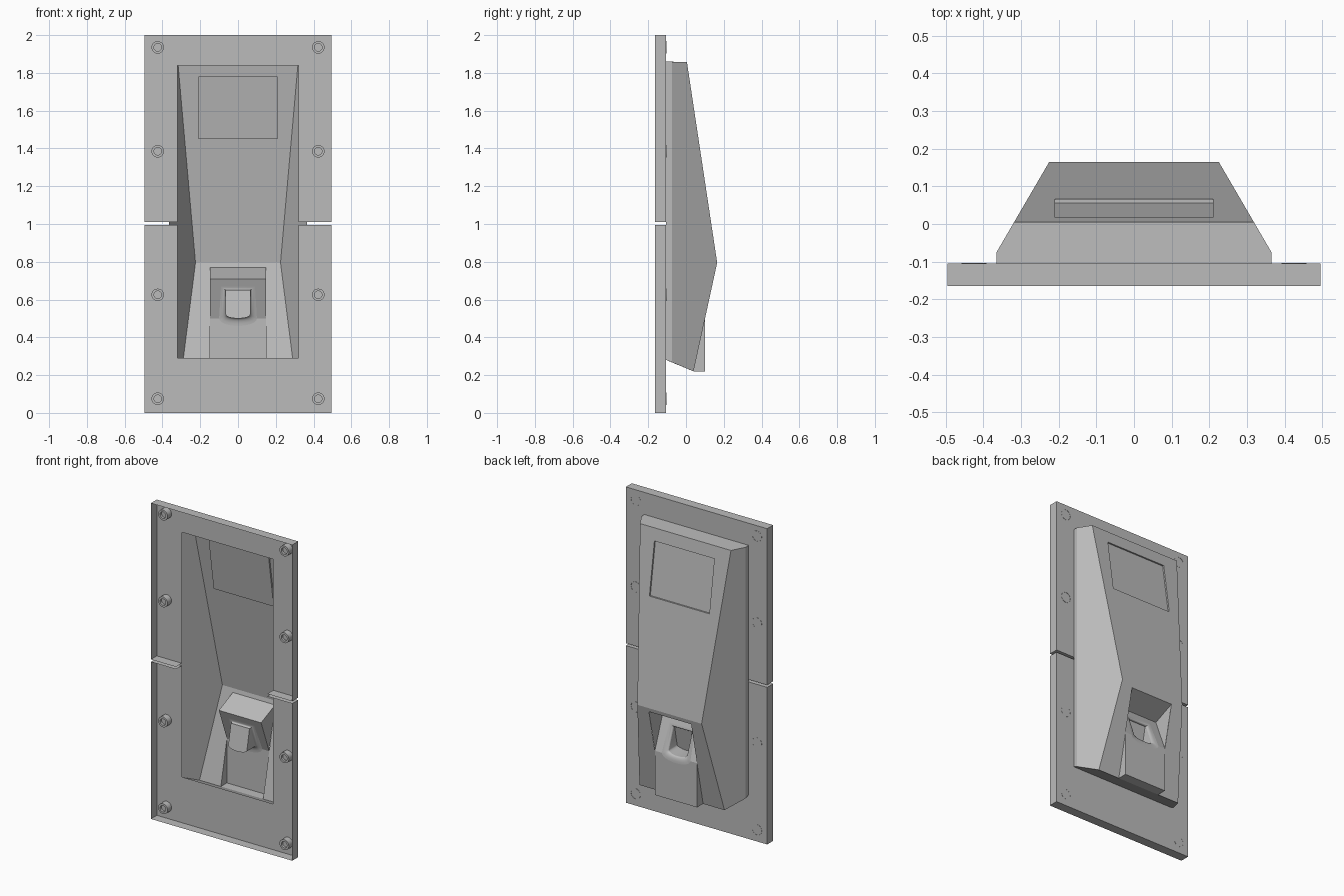
import bpy, bmesh, math
from mathutils import Vector

cube = bpy.data.objects.get("Cube")
if cube:
    bpy.data.objects.remove(cube, do_unlink=True)

grey = bpy.data.materials.new("mid grey")
grey.use_nodes = True
grey.diffuse_color = (0.5, 0.5, 0.5, 1)
grey.node_tree.nodes["Principled BSDF"].inputs["Base Color"].default_value = (0.5, 0.5, 0.5, 1)


def sheet(name, polys, smooth=False):
    """Weld polygons into one thin sheet whose outside faces +y."""
    bm = bmesh.new()
    for poly in polys:
        bm.faces.new([bm.verts.new(p) for p in poly])
    bmesh.ops.remove_doubles(bm, verts=bm.verts, dist=0.0004)
    bmesh.ops.recalc_face_normals(bm, faces=bm.faces)
    if sum(f.normal.y * f.calc_area() for f in bm.faces) < 0:
        bmesh.ops.reverse_faces(bm, faces=bm.faces)
    me = bpy.data.meshes.new(name)
    bm.to_mesh(me)
    bm.free()
    me.materials.append(grey)
    ob = bpy.data.objects.new(name, me)
    bpy.context.collection.objects.link(ob)
    if smooth:
        bpy.ops.object.select_all(action="DESELECT")
        ob.select_set(True)
        bpy.context.view_layer.objects.active = ob
        bpy.ops.object.shade_smooth_by_angle(angle=math.radians(35))
    return ob


def both(polys):
    """Add the polygons mirrored in x."""
    return polys + [[(-x, y, z) for x, y, z in p] for p in polys]


def strip(a, b):
    """Quads between two closed loops."""
    n = len(a)
    return [[a[i], a[(i + 1) % n], b[(i + 1) % n], b[i]] for i in range(n)]


def band(profile, w):
    """Quads across x between -w and w along a (y, z) path."""
    return [[(-w, *p), (w, *p), (w, *q), (-w, *q)] for p, q in zip(profile, profile[1:])]


# Back plate: two open trays, each C-shaped around the body opening
W, HOLE, FRONT, BACK = 0.495, 0.32, -0.165, -0.105
for name, outer, gap, hole in (("upper_plate", 2.0, 1.01, 1.84), ("lower_plate", 0.0, 0.995, 0.29)):
    outline = [(-W, gap), (-W, outer), (W, outer), (W, gap),
               (HOLE, gap), (HOLE, hole), (-HOLE, hole), (-HOLE, gap)]
    polys = [[(x, BACK, z) for x, z in outline]]
    for i in (0, 1, 2, 3, 7):
        (x1, z1), (x2, z2) = outline[i], outline[(i + 1) % 8]
        polys.append([(x1, BACK, z1), (x2, BACK, z2), (x2, FRONT, z2), (x1, FRONT, z1)])
    sheet(name, polys)

# Sunken screw cups with a small head inside
for i, z in enumerate((0.075, 0.625, 1.385, 1.935)):
    for side, x in (("left", 0.425), ("right", -0.425)):
        def ring(r, y):
            return [(x + r * math.cos(k * math.tau / 20), y, z + r * math.sin(k * math.tau / 20))
                    for k in range(20)]
        cup, floor = ring(0.033, BACK + 0.001), ring(0.033, -0.145)
        rim, head = ring(0.02, -0.145), ring(0.02, -0.13)
        sheet(f"screw_cup_{side}_{i + 1}",
              strip(cup, floor) + strip(floor, rim) + strip(rim, head) + [head], True)

# Body shell: side profile as (y, z), narrowing towards the ridge
TOP, RIDGE, FOOT = (0.005, 1.857), (0.165, 0.795), (0.04, 0.22)
FOOT_IN, SHOULDER, BASE = (-0.105, 0.28), -0.075, 0.365


def half_width(y):
    return BASE - max(0, y - SHOULDER) * 0.14 / 0.24


def edge(p):
    return (half_width(p[0]), *p)


def across(p, x):
    return (x, *p)


def on_slope(p, q, z):
    """Point at height z on the line from p to q."""
    t = (z - p[1]) / (q[1] - p[1])
    return (p[0] + t * (q[0] - p[0]), z)


top_in, top_mid = (BACK, 1.86), (SHOULDER, 1.859)
foot_mid = (SHOULDER, 0.268)
POCKET, SCREEN = 0.148, 0.21
pocket_top = on_slope(FOOT, RIDGE, 0.77)
pocket_foot = on_slope(FOOT, RIDGE, 0.5)
s_hi, s_lo = on_slope(TOP, RIDGE, 1.78), on_slope(TOP, RIDGE, 1.45)

sides = both([
    [edge(top_in), edge(top_mid), edge(foot_mid), edge(FOOT_IN)],
    [edge(p) for p in (top_mid, TOP, RIDGE, FOOT, foot_mid)],
    # halves of the upper slope around the screen, and of the lower slope around the pocket
    [across(TOP, 0), edge(TOP), edge(RIDGE), across(RIDGE, 0), across(s_lo, 0),
     across(s_lo, SCREEN), across(s_hi, SCREEN), across(s_hi, 0)],
    [across(RIDGE, 0), edge(RIDGE), edge(FOOT), across(FOOT, POCKET),
     across(pocket_top, POCKET), across(pocket_top, 0)],
])
ends = [[edge(p) for p in path] + [(-half_width(p[0]), *p) for p in reversed(path)]
        for path in ((top_in, top_mid, TOP), (FOOT_IN, foot_mid, FOOT))]
sheet("body_shell", sides + ends)

# Shallow screen recess
rim = [across(s_hi, -SCREEN), across(s_hi, SCREEN), across(s_lo, SCREEN), across(s_lo, -SCREEN)]
inset = [(x, y - 0.01, z) for x, y, z in rim]
sheet("screen_recess", strip(rim, inset) + [inset])

# Finger pocket and the block below it
INNER, FACE = (0.02, 0.71), 0.10


def pocket_y(z):
    return FACE if z < 0.5 else on_slope(INNER, (FACE, 0.5), z)[0]


def scoop_loop(wide_top, wide_low, z_top, z_low, dip):
    """U outline in (x, z): straight top and sides, rounded bottom."""
    arc = [(wide_low * math.cos(k * math.pi / 12), z_low - dip * math.sin(k * math.pi / 12))
           for k in range(13)]
    return [(-wide_top, z_top), (wide_top, z_top)] + arc


lip = scoop_loop(0.09, 0.10, 0.67, 0.5, 0.04)
well = scoop_loop(0.065, 0.065, 0.65, 0.52, 0.02)

back = [(-POCKET, 0.71), (POCKET, 0.71), (POCKET, 0.5), lip[2], lip[1], lip[0], lip[-1], (-POCKET, 0.5)]
front = [(POCKET, 0.5)] + lip[2:] + [(-POCKET, 0.5), (-POCKET, 0.22), (POCKET, 0.22)]
polys = band([pocket_top, INNER], POCKET)
polys += [[(x, pocket_y(z), z) for x, z in back], [(x, FACE, z) for x, z in front]]
polys += both([[across(p, POCKET) for p in (pocket_top, INNER, (FACE, 0.5))],
               [across(p, POCKET) for p in (pocket_foot, (FACE, 0.22), FOOT)]])
polys += band([(FACE, 0.22), FOOT], POCKET)
sheet("finger_pocket", polys)

# Rounded lip rolling into the sensor well
rings = []
for k in range(6):
    a = k / 5 * math.pi / 2
    ring = []
    for (x1, z1), (x2, z2) in zip(lip, well):
        p = Vector((x1, pocket_y(z1), z1)).lerp(Vector((x2, pocket_y(z1), z2)), math.sin(a))
        p.y += (pocket_y(z2) - pocket_y(z1)) * math.sin(a) - 0.015 * (1 - math.cos(a))
        ring.append(tuple(p))
    rings.append(ring)
sheet("scoop_lip", [q for a, b in zip(rings, rings[1:]) for q in strip(a, b)], True)

# Sensor well with its tilted sensor face
sensor = [(x, 0.022 - (0.65 - z) * 0.2, z) for x, z in well]
sheet("sensor_well", strip(rings[-1], sensor) + [sensor], True)
